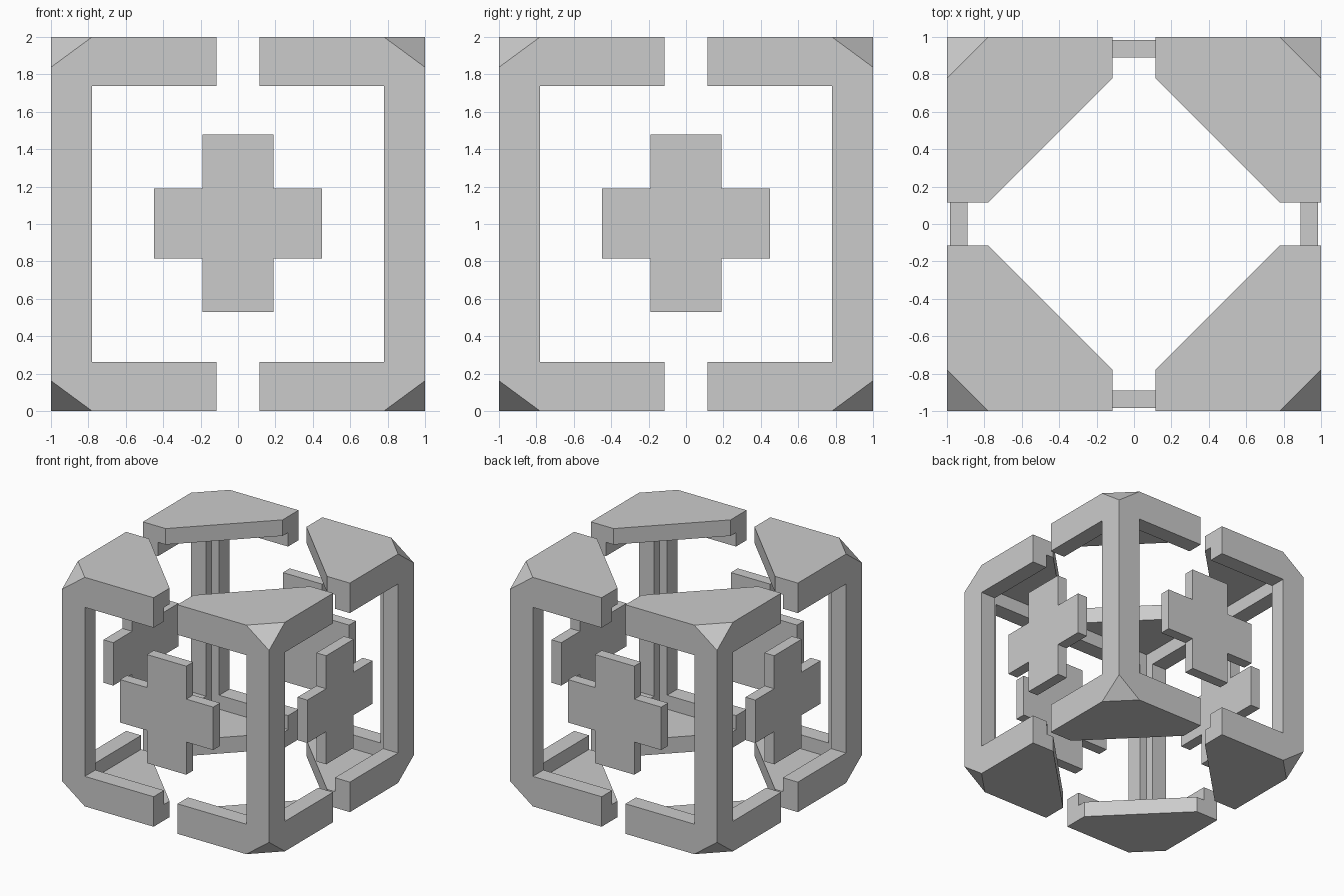
import bpy, bmesh, math
from mathutils import Vector

if "Cube" in bpy.data.objects:
    bpy.data.objects.remove(bpy.data.objects["Cube"])


def prism(name, points, start, vec):
    """Closed solid: a flat outline (mapped by start) pushed along vec."""
    bm = bmesh.new()
    face = bm.faces.new([bm.verts.new(start(a, b)) for a, b in points])
    ext = bmesh.ops.extrude_face_region(bm, geom=[face])
    bmesh.ops.translate(bm, vec=vec,
                        verts=[g for g in ext["geom"] if isinstance(g, bmesh.types.BMVert)])
    bmesh.ops.recalc_face_normals(bm, faces=bm.faces)
    me = bpy.data.meshes.new(name)
    bm.to_mesh(me)
    bm.free()
    ob = bpy.data.objects.new(name, me)
    bpy.context.collection.objects.link(ob)
    return ob


def cutter(name, x0, x1, y0, y1, z0, z1):
    ob = prism(name, [(x0, y0), (x1, y0), (x1, y1), (x0, y1)],
               lambda a, b: (a, b, z0), (0, 0, z1 - z0))
    ob.hide_render = True
    ob.hide_set(True)
    return ob


GAP, POST, WALL, PLATE, BAND = 0.115, 0.78, 0.145, 0.14, 0.262

# Corner frame block: plan outline of one corner, full height
plan = [(GAP, 1), (GAP, POST), (POST, GAP), (1, GAP), (1, 1)]
frame = prism("corner_frames", plan, lambda a, b: (a, b, 0), (0, 0, 2))

# Sliced-off outer tips, top and bottom
bm = bmesh.new()
bm.from_mesh(frame.data)
for top, low in ((2, 1.838), (0, 0.162)):
    a, b, c = Vector((POST, 1, top)), Vector((1, POST, top)), Vector((1, 1, low))
    n = (b - a).cross(c - a).normalized()
    if n.x < 0:
        n = -n
    res = bmesh.ops.bisect_plane(bm, geom=bm.verts[:] + bm.edges[:] + bm.faces[:],
                                 plane_co=a, plane_no=n, clear_outer=True, dist=1e-5)
    bmesh.ops.holes_fill(bm, edges=[e for e in bm.edges if e.is_boundary])
bmesh.ops.recalc_face_normals(bm, faces=bm.faces)
bm.to_mesh(frame.data)
bm.free()

# Hollow inside and the two side windows, then mirror to all four corners
cuts = [cutter("cavity_cutter", -0.2, 1 - WALL, -0.2, 1 - WALL, PLATE, 2 - PLATE),
        cutter("front_window_cutter", -0.3, POST, -0.3, 1.2, BAND, 2 - BAND),
        cutter("side_window_cutter", -0.4, 1.2, -0.4, POST, BAND, 2 - BAND)]
for c in cuts:
    m = frame.modifiers.new(c.name, "BOOLEAN")
    m.operation, m.solver, m.object = "DIFFERENCE", "EXACT", c
mir = frame.modifiers.new("mirror", "MIRROR")
mir.use_axis = (True, True, False)
mir.use_clip = False

# Floating cross panel on each side
w, h, arm, lo, hi, zb, zt = 0.19, 0.45, 0.45, 0.815, 1.19, 0.53, 1.478
cross = [(-w, zb), (w, zb), (w, lo), (arm, lo), (arm, hi), (w, hi),
         (w, zt), (-w, zt), (-w, hi), (-arm, hi), (-arm, lo), (-w, lo)]
for i, side in enumerate(("front", "right", "back", "left")):
    ob = prism(side + "_cross", cross, lambda a, b: (a, -0.985, b), (0, 0.095, 0))
    ob.rotation_euler.z = i * math.pi / 2

# Remove the cutters once their cuts are baked in
bpy.context.view_layer.objects.active = frame
frame.select_set(True)
for m in list(frame.modifiers):
    bpy.ops.object.modifier_apply(modifier=m.name)
for c in cuts:
    bpy.data.objects.remove(c)
